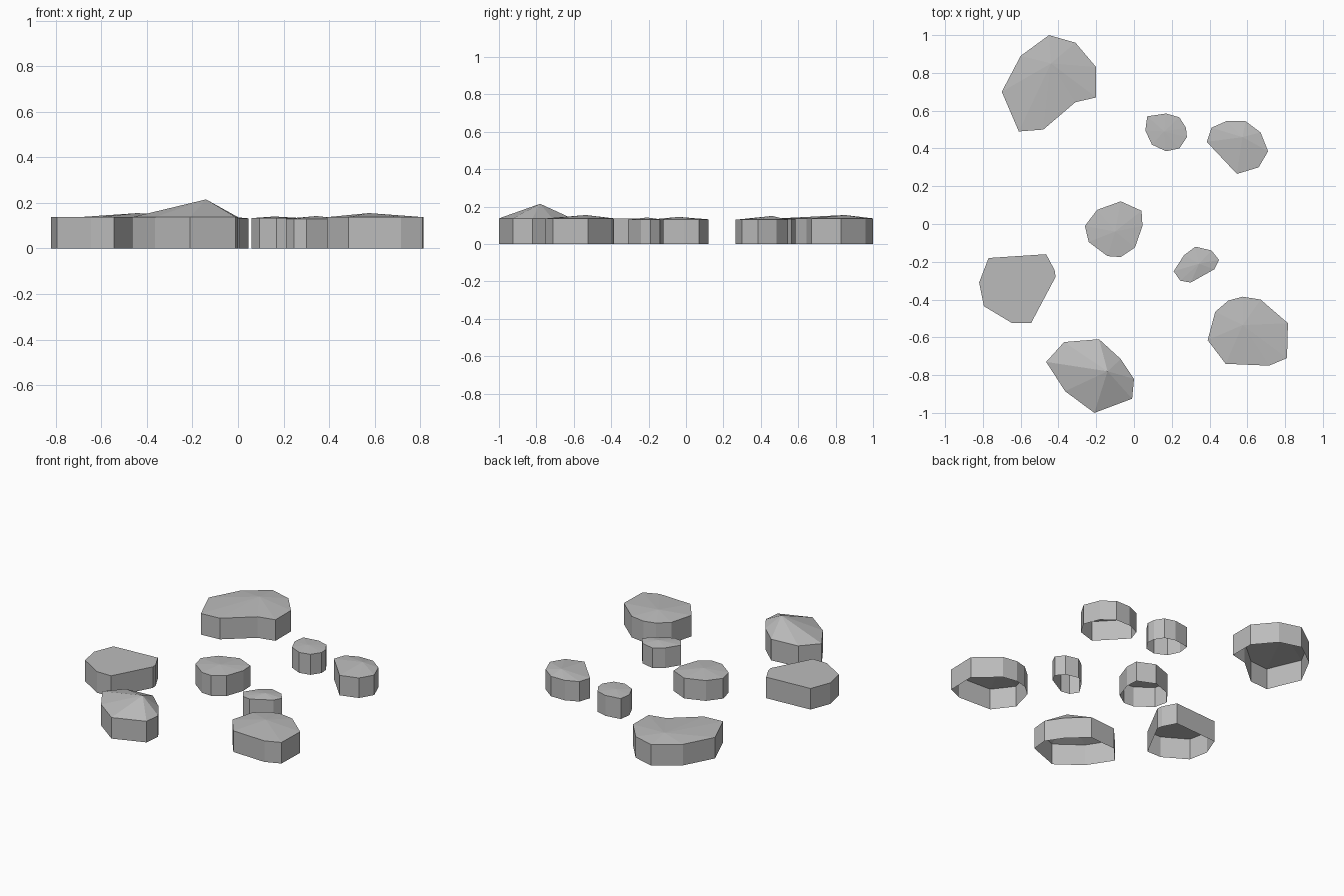
import bpy, bmesh

cube = bpy.data.objects.get("Cube")
if cube:
    bpy.data.objects.remove(cube, do_unlink=True)

RIM = 0.137  # shared height of the upright sides

stone_grey = bpy.data.materials.new("stone_grey")
stone_grey.use_nodes = True
grey = (0.5, 0.5, 0.5, 1)
stone_grey.diffuse_color = grey
stone_grey.node_tree.nodes["Principled BSDF"].inputs["Base Color"].default_value = grey


def stone(name, outline, peak=None, rim=RIM):
    """Open-bottomed stone: upright faceted wall, capped flat or by a fan to a peak."""
    bm = bmesh.new()
    base = [bm.verts.new((x, y, 0)) for x, y in outline]
    top = [bm.verts.new((x, y, rim)) for x, y in outline]
    apex = bm.verts.new(peak) if peak else None
    count = len(outline)
    for i in range(count):
        j = (i + 1) % count
        # outlines run clockwise, so the wall is wound to face outward
        bm.faces.new((base[j], base[i], top[i], top[j]))
        if apex:
            bm.faces.new((top[j], top[i], apex))
    if not apex:
        bm.faces.new(top[::-1])
    mesh = bpy.data.meshes.new(name)
    bm.to_mesh(mesh)
    bm.free()
    mesh.materials.append(stone_grey)
    stone_object = bpy.data.objects.new(name, mesh)
    bpy.context.collection.objects.link(stone_object)
    return stone_object


# Stones at the back
stone("back_left_large_stone",
      [(-.45, 1), (-.31, .96), (-.2, .83), (-.2, .67), (-.31, .645),
       (-.48, .5), (-.61, .49), (-.7, .7), (-.6, .89)],
      peak=(-.44, .85, .155))
stone("back_small_stone",
      [(.07, .57), (.17, .585), (.24, .565), (.275, .51), (.28, .46),
       (.24, .4), (.17, .385), (.095, .42), (.06, .495)],
      peak=(.16, .49, .14), rim=.133)
stone("back_right_stone",
      [(.41, .51), (.49, .545), (.59, .545), (.67, .485), (.71, .385),
       (.66, .3), (.545, .265), (.385, .435)],
      peak=(.575, .46, .15), rim=.13)

# Stones in the middle
stone("centre_stone",
      [(-.07, .12), (.04, .07), (.045, -.01), (.005, -.125), (-.07, -.175),
       (-.14, -.17), (-.24, -.095), (-.26, -.01), (-.195, .075)],
      peak=(-.1, -.04, .145), rim=.132)
stone("middle_small_stone",
      [(.325, -.12), (.41, -.14), (.45, -.19), (.425, -.24), (.3, -.31),
       (.245, -.3), (.21, -.25), (.265, -.165)],
      peak=(.345, -.21, .142), rim=.13)
stone("left_flat_stone",
      [(-.77, -.18), (-.465, -.16), (-.42, -.245), (-.415, -.28),
       (-.545, -.525), (-.645, -.525), (-.795, -.435), (-.82, -.31)])

# Stones at the front
stone("front_right_stone",
      [(.575, -.385), (.67, -.4), (.815, -.525), (.81, -.71), (.715, -.75),
       (.485, -.74), (.39, -.615), (.43, -.465), (.5, -.405)],
      peak=(.575, -.535, .155))
stone("front_left_peaked_stone",
      [(-.37, -.625), (-.185, -.61), (-.07, -.715), (0, -.82), (-.01, -.925),
       (-.21, -1), (-.365, -.885), (-.465, -.73)],
      peak=(-.14, -.78, .215))
